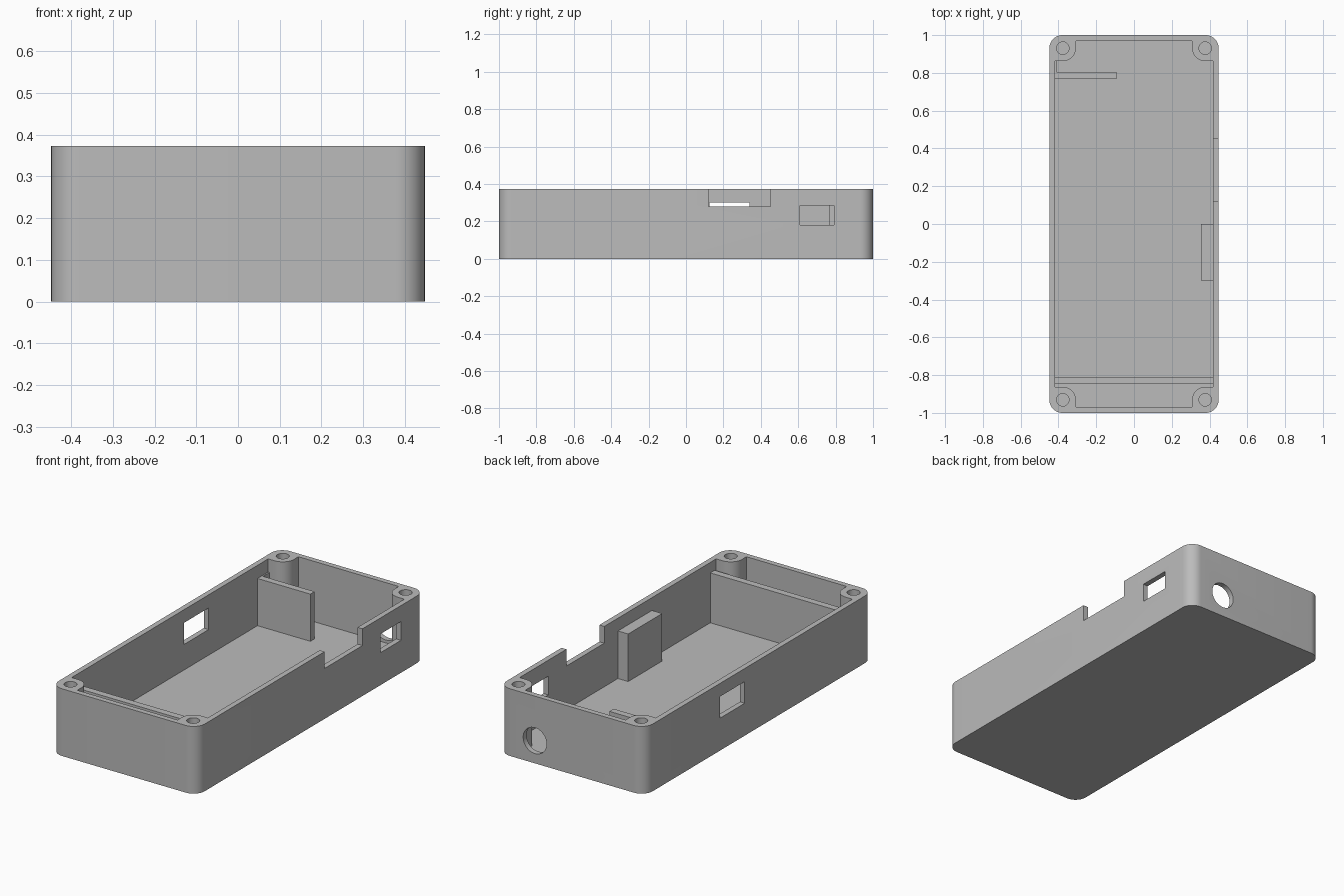
import bpy, bmesh
from math import sin, cos, pi
from mathutils import Matrix

if "Cube" in bpy.data.objects:
    bpy.data.objects.remove(bpy.data.objects["Cube"], do_unlink=True)

W, L, H = 0.448, 1.0, 0.373      # half width, half length, height
FLOOR, WALL = 0.038, 0.03
SX, SY, R = 0.377, 0.931, 0.069  # screw post centre and rounding

grey = bpy.data.materials.new("plain grey")
grey.use_nodes = True
colour = (0.5, 0.5, 0.5, 1)
grey.diffuse_color = colour
grey.node_tree.nodes["Principled BSDF"].inputs["Base Color"].default_value = colour


def make(name, bm):
    bmesh.ops.recalc_face_normals(bm, faces=bm.faces)
    mesh = bpy.data.meshes.new(name)
    bm.to_mesh(mesh)
    bm.free()
    mesh.materials.append(grey)
    obj = bpy.data.objects.new(name, mesh)
    bpy.context.collection.objects.link(obj)
    return obj


def prism(name, outline, z0, z1):
    bm = bmesh.new()
    face = bm.faces.new([bm.verts.new((x, y, z0)) for x, y in outline])
    up = bmesh.ops.extrude_face_region(bm, geom=[face])["geom"]
    verts = [v for v in up if isinstance(v, bmesh.types.BMVert)]
    bmesh.ops.translate(bm, verts=verts, vec=(0, 0, z1 - z0))
    return make(name, bm)


def box(name, x0, x1, y0, y1, z0, z1):
    return prism(name, [(x0, y0), (x1, y0), (x1, y1), (x0, y1)], z0, z1)


def cylinder(name, centre, radius, depth, rot=Matrix()):
    bm = bmesh.new()
    bmesh.ops.create_cone(bm, cap_ends=True, segments=40, radius1=radius, radius2=radius,
                          depth=depth, matrix=Matrix.Translation(centre) @ rot)
    return make(name, bm)


def arc(cx, cy, r, a0, a1, n=12):
    return [(cx + r * cos(a0 + (a1 - a0) * i / n), cy + r * sin(a0 + (a1 - a0) * i / n))
            for i in range(n + 1)]


def four_corners(quarter):
    """Repeat a quarter outline round all four quadrants."""
    loop = []
    for sx, sy in ((1, 1), (-1, 1), (-1, -1), (1, -1)):
        pts = quarter if sx * sy > 0 else quarter[::-1]
        loop += [(sx * x, sy * y) for x, y in pts]
    return loop


def cut(target, cutter):
    cutter.hide_render = True
    mod = target.modifiers.new("cut", "BOOLEAN")
    mod.operation, mod.solver, mod.object = "DIFFERENCE", "EXACT", cutter
    bpy.context.view_layer.objects.active = target
    bpy.ops.object.modifier_apply(modifier=mod.name)
    bpy.data.objects.remove(cutter, do_unlink=True)


# Tray with rounded corners
case = prism("case", four_corners(arc(W - R, L - R, R, 0, pi / 2)), 0, H)

# Cavity that leaves a rounded screw post in each corner
ix, iy = W - WALL, L - WALL
quarter = [(ix, SY - R)] + arc(SX, SY, R, -pi / 2, -pi) + [(SX - R, iy)]
cut(case, prism("cavity", four_corners(quarter), FLOOR, H + 0.1))

# Screw holes
for sx in (-1, 1):
    for sy in (-1, 1):
        cut(case, cylinder("screw_hole", (sx * SX, sy * SY, H), 0.033, 0.5))

# Wall openings: rim notch, two windows, round cable hole
cut(case, box("notch", 0.39, 0.5, 0.12, 0.452, 0.28, 0.5))
cut(case, box("left_window", 0.39, 0.5, 0.61, 0.79, 0.18, 0.284))
cut(case, box("right_window", -0.5, -0.39, 0.125, 0.34, 0.18, 0.3))
cut(case, cylinder("cable_hole", (0.228, L, 0.126), 0.072, 0.2, Matrix.Rotation(pi / 2, 4, "X")))

# Inner dividers and support block
base = FLOOR - 0.01
box("front_divider", -ix - 0.005, ix + 0.005, -0.848, -0.81, base, 0.315)
box("back_divider", -ix - 0.005, -0.093, 0.768, 0.805, base, 0.3)
box("divider_tab", -ix - 0.005, -0.41, 0.805, 0.87, base, 0.3)
box("support_block", 0.355, ix + 0.005, -0.298, 0, base, 0.302)

# Smooth the round parts, keep edges sharp
bpy.ops.object.select_all(action="DESELECT")
case.select_set(True)
bpy.context.view_layer.objects.active = case
bpy.ops.object.shade_smooth_by_angle()
